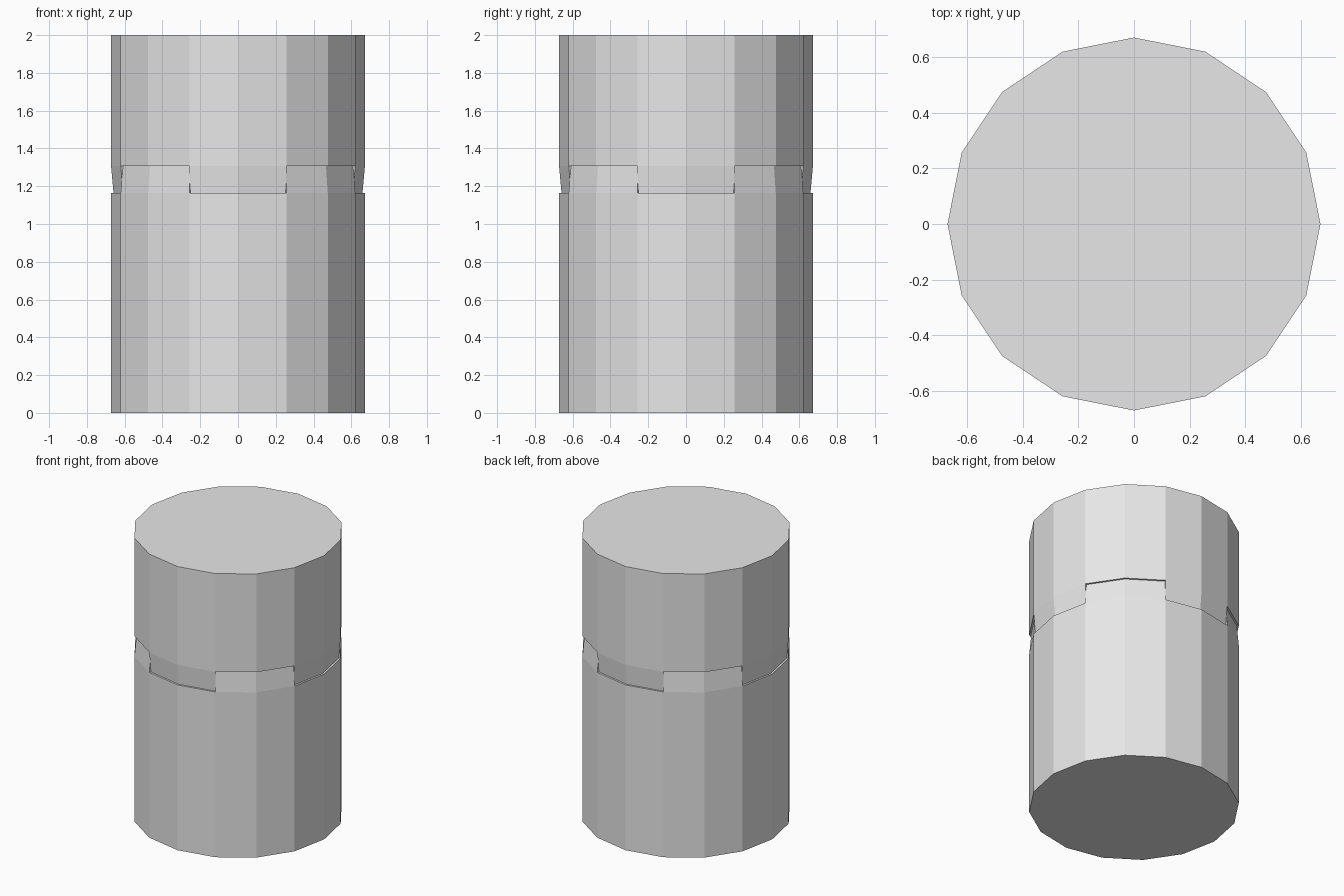
import bpy, bmesh, math

if "Cube" in bpy.data.objects:
    bpy.data.objects.remove(bpy.data.objects["Cube"])

SIDES = 16
R = 0.672          # outer radius
R_TIP = 0.659      # outer radius at the tip of each tab
R_IN = 0.56        # inner radius of the tabs
LOW, HIGH = 1.165, 1.307   # bottom and top of the interlocking joint

grey = bpy.data.materials.new("plain grey")
grey.diffuse_color = (0.8, 0.8, 0.8, 1)
grey.use_nodes = True
grey.node_tree.nodes["Principled BSDF"].inputs["Base Color"].default_value = grey.diffuse_color


def castle_part(name, z_end, z_root, z_tip, tab_sectors):
    """Faceted drum with a flat end and tapered tabs around its other rim."""
    bm = bmesh.new()

    def ring(radius, z):
        return [bm.verts.new((radius * math.cos(i * math.tau / SIDES),
                              radius * math.sin(i * math.tau / SIDES), z))
                for i in range(SIDES)]

    end, root, core = ring(R, z_end), ring(R, z_root), ring(R_IN, z_root)
    tip, tip_in = ring(R_TIP, z_tip), ring(R_IN, z_tip)
    is_tab = [i % 4 in tab_sectors for i in range(SIDES)]
    bm.faces.new(end)
    bm.faces.new(core)
    for i in range(SIDES):
        j = (i + 1) % SIDES
        bm.faces.new((end[i], end[j], root[j], root[i]))
        if is_tab[i]:
            # tapered outside, tip and inside of the tab
            bm.faces.new((root[i], root[j], tip[j], tip[i]))
            bm.faces.new((tip[i], tip[j], tip_in[j], tip_in[i]))
            bm.faces.new((tip_in[i], tip_in[j], core[j], core[i]))
        else:
            # ledge between tabs
            bm.faces.new((root[i], root[j], core[j], core[i]))
        if is_tab[i] != is_tab[i - 1]:
            # radial side of the tab
            bm.faces.new((root[i], tip[i], tip_in[i], core[i]))
    bmesh.ops.delete(bm, geom=[v for v in bm.verts if not v.link_faces],
                     context='VERTS')
    bmesh.ops.recalc_face_normals(bm, faces=bm.faces)
    mesh = bpy.data.meshes.new(name)
    bm.to_mesh(mesh)
    bm.free()
    mesh.materials.append(grey)
    obj = bpy.data.objects.new(name, mesh)
    bpy.context.collection.objects.link(obj)
    return obj


# lower drum with tabs on the diagonals, upper drum with tabs on the axes
castle_part("lower_body", 0.0, LOW, HIGH, (1, 2))
castle_part("upper_cap", 2.0, HIGH, LOW, (3, 0))
